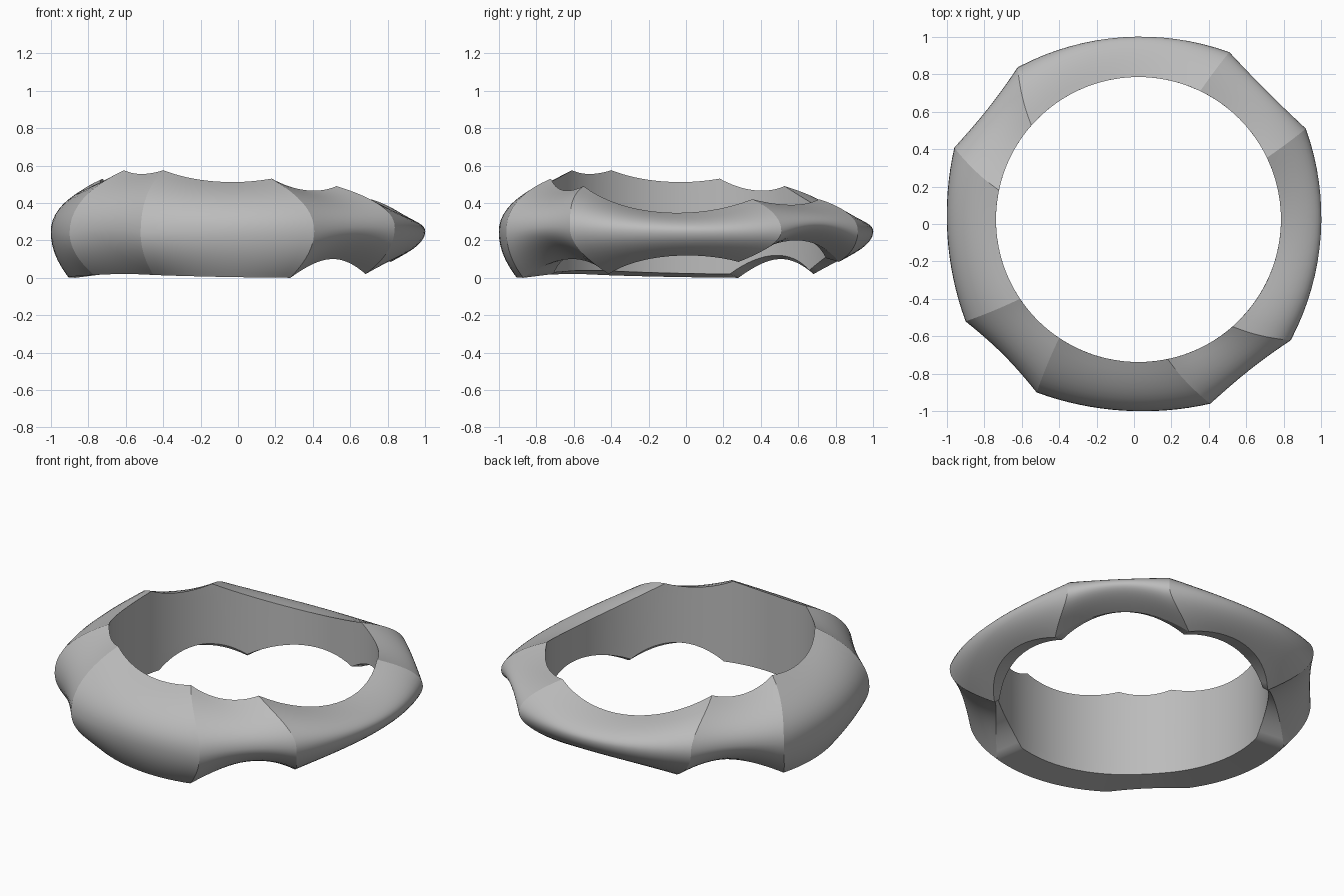
import bpy, bmesh, math
from mathutils import Vector

cube = bpy.data.objects.get("Cube")
if cube:
    bpy.data.objects.remove(cube)

CENTER, BORE = 0.024, 0.762      # bore axis (same in x and y) and bore radius
STEPS, CURVE, WALL = 16, 10, 6   # resolution

# Half-ring stations, as (angle, radius, height) from the +x+y diagonal:
# top rim, outer bulge, lower edge. Facet creases alternate with mid spans.
creases = [
    ((19.3, BORE, .42), (16.5, 1.018, .25), (27, .835, .085)),
    ((93.7, BORE, .49), (83.4, 1.039, .27), (78.6, .79, .02)),
    ((123.2, BORE, .53), (113.7, 1.057, .25), (119, .93, .0)),
    ((168.8, BORE, .575), (165.5, 1.073, .24), (166, .926, .015)),
]
# Mid-span values: rim height, bulge radius and height, lower radius and height
thin_tie = (.39, .97, .29, .80, .20)
thin_span = (.35, .978, .25, .85, .115)
side_tie = (.468, 1.0, .27, .80, .10)
wide_span = (.515, 1.025, .245, .93, .005)
wide_tie = (.555, 1.022, .26, .89, .02)


def flipped(station):
    return tuple(Vector((-a, r, z)) for a, r, z in station)


def turned(station):
    return tuple(Vector((a + 360, r, z)) for a, r, z in station)


half = [tuple(Vector(p) for p in s) for s in creases]
stations = [flipped(s) for s in reversed(half)] + half
stations.append(turned(stations[0]))
spans = [wide_span, side_tie, thin_span, thin_tie,
         thin_span, side_tie, wide_span, wide_tie]


def through(a, m, b, t):
    """Parabola through a, m, b at t = 0, 1/2, 1."""
    return a * (1 - t) * (1 - 2 * t) + m * 4 * t * (1 - t) + b * t * (2 * t - 1)


def bezier(a, c, b, t):
    return a * (1 - t) ** 2 + c * 2 * t * (1 - t) + b * t * t


def section(top, bulge, low):
    """D-shaped section: bulging outside, narrow underside, straight bore wall."""
    upper = Vector((bulge.x, bulge.y, bulge.z + .6 * (top.z - bulge.z)))
    lower = Vector((bulge.x, bulge.y, bulge.z + .5 * (low.z - bulge.z)))
    inner = Vector((low.x, BORE, low.z + .02))
    pts = [bezier(top, upper, bulge, i / CURVE) for i in range(CURVE)]
    pts += [bezier(bulge, lower, low, i / CURVE) for i in range(CURVE + 1)]
    pts += [inner.lerp(top, i / WALL) for i in range(WALL)]
    return pts


def to_xyz(p):
    ang = math.radians(45 - p.x)
    return (CENTER + p.y * math.cos(ang), CENTER + p.y * math.sin(ang), p.z)


# Ring body: loft the section through all eight facets
bm = bmesh.new()
rings = []
for s, (rim, br, bz, lr, lz) in enumerate(spans):
    start, end = stations[s], stations[s + 1]
    mids = [(start[k] + end[k]) / 2 for k in range(3)]
    mids[0].z = rim
    mids[1].y, mids[1].z = br, bz
    mids[2].y, mids[2].z = lr, lz
    for i in range(STEPS):
        keys = [through(start[k], mids[k], end[k], i / STEPS) for k in range(3)]
        rings.append([bm.verts.new(to_xyz(p)) for p in section(*keys)])

count = len(rings[0])
for i, ring in enumerate(rings):
    nxt = rings[(i + 1) % len(rings)]
    for j in range(count):
        k = (j + 1) % count
        bm.faces.new((ring[j], ring[k], nxt[k], nxt[j])).smooth = True
bmesh.ops.recalc_face_normals(bm, faces=bm.faces)

# Sharp creases between facets and along the rims
rim_rows = (0, 2 * CURVE, 2 * CURVE + 1)
for i, ring in enumerate(rings):
    nxt = rings[(i + 1) % len(rings)]
    for j in rim_rows:
        bm.edges.get((ring[j], nxt[j])).smooth = False
    if i % STEPS == 0:
        for j in range(2 * CURVE):
            bm.edges.get((ring[j], ring[j + 1])).smooth = False

mesh = bpy.data.meshes.new("faceted_ring")
bm.to_mesh(mesh)
bm.free()
ring_object = bpy.data.objects.new("faceted_ring", mesh)
bpy.context.collection.objects.link(ring_object)

# Plain grey material
grey = bpy.data.materials.new("plain_grey")
grey.use_nodes = True
grey.diffuse_color = (.5, .5, .5, 1)
grey.node_tree.nodes["Principled BSDF"].inputs["Base Color"].default_value = (.5, .5, .5, 1)
mesh.materials.append(grey)
